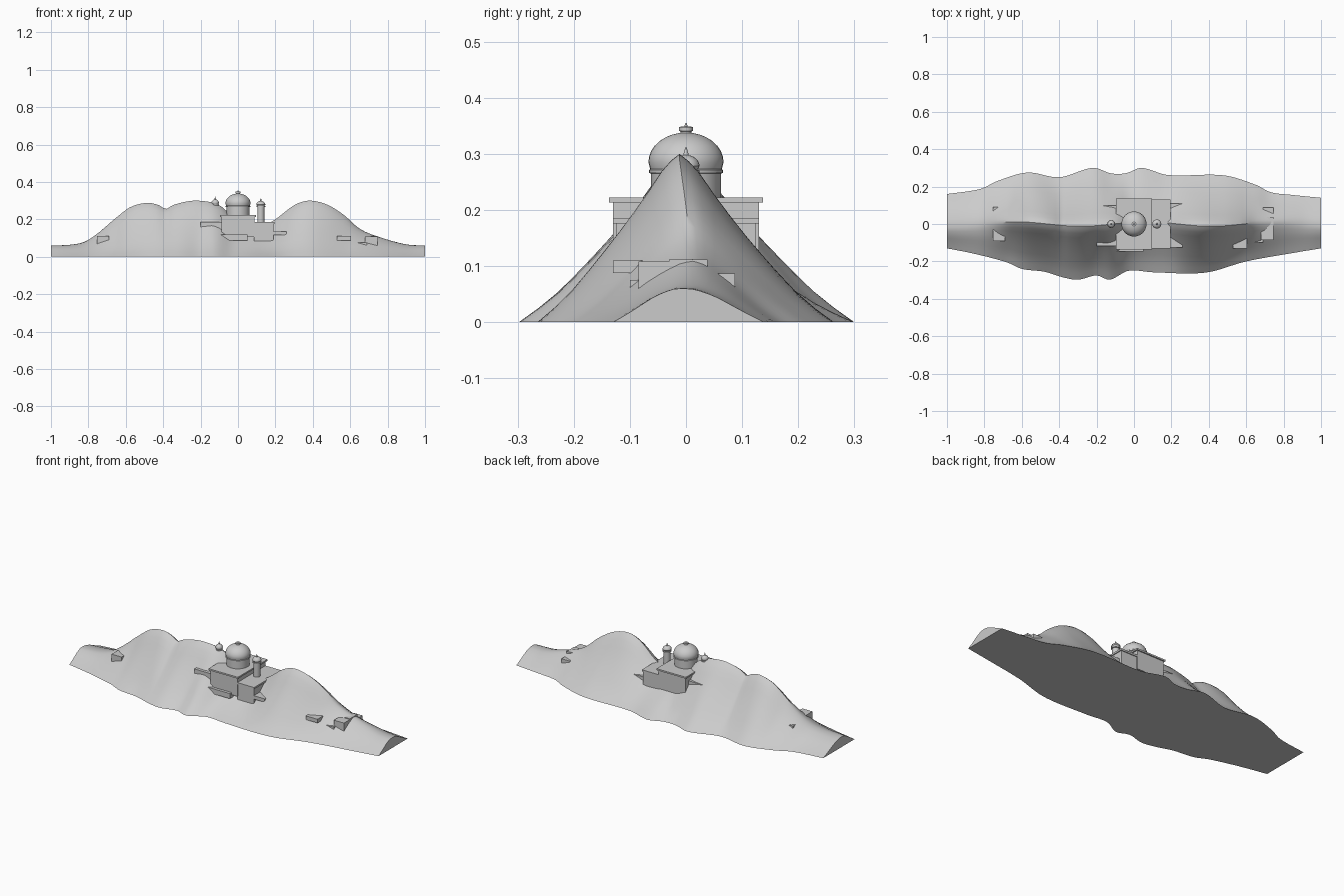
import bpy, bmesh, math

if "Cube" in bpy.data.objects:
    bpy.data.objects.remove(bpy.data.objects["Cube"])

def interp(table, x):
    # smooth cubic interpolation through (x, value) pairs
    n = len(table)
    def slope(i):
        a, b = table[max(i - 1, 0)], table[min(i + 1, n - 1)]
        return (b[1] - a[1]) / (b[0] - a[0])
    for i in range(n - 1):
        (x0, v0), (x1, v1) = table[i], table[i + 1]
        if x <= x1 + 1e-9:
            d = x1 - x0
            t = (x - x0) / d
            return ((2*t**3 - 3*t**2 + 1) * v0 + (t**3 - 2*t**2 + t) * d * slope(i)
                    + (3*t**2 - 2*t**3) * v1 + (t**3 - t**2) * d * slope(i + 1))
    return table[-1][1]

def finish(name, bm, angle=None):
    bmesh.ops.recalc_face_normals(bm, faces=bm.faces[:])
    me = bpy.data.meshes.new(name)
    bm.to_mesh(me)
    bm.free()
    ob = bpy.data.objects.new(name, me)
    bpy.context.collection.objects.link(ob)
    if angle:
        bpy.ops.object.select_all(action='DESELECT')
        ob.select_set(True)
        bpy.context.view_layer.objects.active = ob
        bpy.ops.object.shade_smooth_by_angle(angle=math.radians(angle))
    return ob

# mountain ridge: crest height and foot lines along x
crest = [(-1, .06), (-.9, .064), (-.82, .08), (-.75, .125), (-.65, .21), (-.57, .268),
         (-.48, .288), (-.42, .274), (-.385, .255), (-.35, .275), (-.28, .294), (-.22, .3),
         (-.13, .288), (-.08, .262), (-.03, .215), (.05, .18), (.15, .175), (.2, .2),
         (.3, .275), (.38, .3), (.48, .277), (.57, .22), (.65, .15), (.75, .107),
         (.9, .066), (1, .06)]
back = [(-1, .16), (-.82, .188), (-.73, .23), (-.57, .275), (-.4, .25), (-.22, .3),
        (-.12, .27), (-.04, .272), (.04, .3), (.18, .262), (.48, .26), (.65, .21),
        (.73, .17), (.85, .155), (1, .14)]
front = [(-1, .13), (-.85, .16), (-.68, .205), (-.6, .24), (-.48, .255), (-.38, .285),
         (-.3, .298), (-.2, .275), (-.13, .298), (-.03, .25), (.1, .258), (.38, .26),
         (.6, .2), (.85, .155), (1, .13)]
steep = [(0, 1), (.1, .925), (.22, .775), (.4, .56), (.63, .315), (.8, .15), (1, 0)]
gentle = [(0, 1), (.15, .97), (.4, .76), (.6, .5), (.8, .24), (1, 0)]
ts = [0, .06, .13, .22, .32, .43, .54, .65, .76, .88, 1]

bm = bmesh.new()
rows = []
N = 100
for i in range(N + 1):
    x = -1 + 2 * i / N
    h, wb, wf = interp(crest, x), interp(back, x), interp(front, x)
    k = min(1, max(0, (h - .06) / .14))
    ridge_y = .012 * math.sin(9 * x + 1)
    row = []
    for s, t in [(-1, t) for t in reversed(ts)] + [(1, t) for t in ts[1:]]:
        z = h * (k * interp(steep, t) + (1 - k) * interp(gentle, t))
        z += .005 * k * math.sin(17 * x + 4 * s) * math.sin(math.pi * t)
        y = ridge_y * (1 - t) + s * t * (wb if s > 0 else wf)
        row.append(bm.verts.new((x, y, max(z, 0))))
    rows.append(row)
for a, b in zip(rows, rows[1:]):
    for j in range(len(a) - 1):
        bm.faces.new((a[j], b[j], b[j + 1], a[j + 1]))
    bm.faces.new((a[0], a[-1], b[-1], b[0]))
bm.faces.new(rows[0])
bm.faces.new(rows[-1])
finish("mountain_ridge", bm, 35)

def box(name, x0, x1, y0, y1, z0, z1):
    bm = bmesh.new()
    bmesh.ops.create_cube(bm, size=1)
    for v in bm.verts:
        v.co = (x0 if v.co.x < 0 else x1, y0 if v.co.y < 0 else y1, z0 if v.co.z < 0 else z1)
    return finish(name, bm)

def lathe(name, x, y, profile, seg=32):
    bm = bmesh.new()
    rings = [[bm.verts.new((x + r * math.cos(2 * math.pi * i / seg),
                            y + r * math.sin(2 * math.pi * i / seg), z)) for i in range(seg)]
             for r, z in profile]
    for a, b in zip(rings, rings[1:]):
        for i in range(seg):
            j = (i + 1) % seg
            bm.faces.new((a[i], a[j], b[j], b[i]))
    bm.faces.new(rings[0])
    bm.faces.new(rings[-1])
    return finish(name, bm, 35)

# stepped building set across the saddle
box("main_hall", -.087, .087, -.13, .13, .105, .215)
box("main_roof", -.095, .095, -.137, .137, .213, .222)
box("front_terrace", -.09, .05, -.147, -.1, .088, .118)
box("east_hall", .085, .19, -.125, .125, .085, .178)
box("east_roof", .085, .195, -.13, .13, .176, .186)
box("west_wing", -.2, -.08, -.118, .1, .12, .185)
box("far_east_wing", .18, .26, -.125, .11, .115, .135)

# large dome on its drum
def dome(r, z0, h, n=8):
    return [(r * math.cos(math.pi / 2 * i / n), z0 + h * math.sin(math.pi / 2 * i / n))
            for i in range(n)]

lathe("dome_drum", 0, 0, [(.062, .17), (.062, .268)])
lathe("great_dome", 0, 0, [(.06, .264), (.066, .266), (.066, .271), (.064, .273)]
      + dome(.067, .285, .053) + [(.003, .338)])
lathe("dome_lantern", 0, 0, [(.01, .334), (.01, .34), (.0125, .341), (.0125, .348),
                             (.003, .349), (.001, .355)], 16)

# two slim turrets with pointed domes
for name, x, base, z, r in (("east_turret", .122, .17, .265, .022), ("west_turret", -.122, .22, .274, .018)):
    lathe(name, x, 0, [(r * .85, base), (r * .85, z), (r * 1.1, z + .001), (r * 1.1, z + .005),
                       (r * .9, z + .006)] + dome(r * 1.1, z + .013, .02)
          + [(r * .2, z + .035), (.001, z + .047)], 20)

# small cabins dug into the lower slopes
box("east_cabin_front", .68, .745, -.085, -.01, .053, .108)
box("east_cabin_upper", .71, .745, -.03, .038, .06, .112)
box("east_cabin_back", .69, .745, .03, .087, .053, .087)
box("east_hut", .53, .605, -.13, -.06, .088, .11)
box("east_low_hut", .64, .69, -.1, -.06, .055, .075)
box("west_cabin_front", -.755, -.69, -.09, -.03, .06, .112)
box("west_cabin_back", -.755, -.69, .03, .09, .06, .095)
